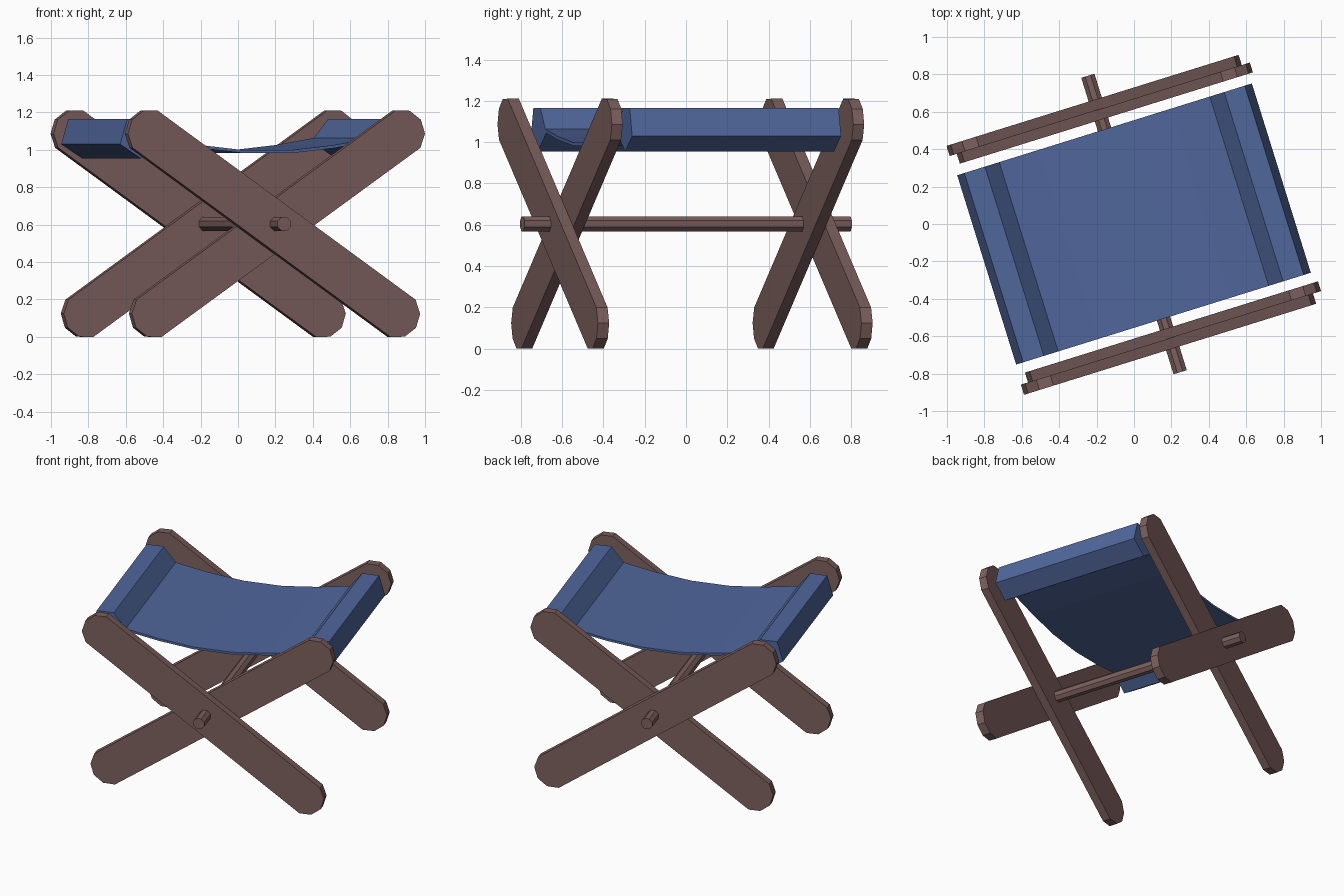
import bpy, bmesh, math
from mathutils import Matrix

if "Cube" in bpy.data.objects:
    bpy.data.objects.remove(bpy.data.objects["Cube"])

TURN = Matrix.Rotation(math.radians(17.3), 4, 'Z')   # whole stool is turned on the floor


def material(name, rgb):
    m = bpy.data.materials.new(name)
    m.diffuse_color = (*rgb, 1)
    m.use_nodes = True
    m.node_tree.nodes["Principled BSDF"].inputs["Base Color"].default_value = m.diffuse_color
    return m


wood = material("wood", (0.20, 0.115, 0.11))
fabric = material("fabric", (0.08, 0.135, 0.33))


def extrude_profile(name, profile, v0, v1, mat):
    """Extrude a closed (u, z) outline from depth v0 to v1."""
    bm = bmesh.new()
    face = bm.faces.new([bm.verts.new((u, v0, z)) for u, z in profile])
    ext = bmesh.ops.extrude_face_region(bm, geom=[face])
    bmesh.ops.translate(bm, vec=(0, v1 - v0, 0),
                        verts=[e for e in ext["geom"] if isinstance(e, bmesh.types.BMVert)])
    bmesh.ops.recalc_face_normals(bm, faces=bm.faces)
    bm.transform(TURN)
    me = bpy.data.meshes.new(name)
    bm.to_mesh(me)
    bm.free()
    me.materials.append(mat)
    ob = bpy.data.objects.new(name, me)
    bpy.context.collection.objects.link(ob)
    return ob


def leg_profile(a, b, r=0.128):
    """Long board outline with faceted round ends (half decagons)."""
    ang = math.atan2(b[1] - a[1], b[0] - a[0])
    pts = []
    for (cu, cz), base in ((b, ang), (a, ang + math.pi)):
        for d in (-72, -36, 0, 36, 72):
            t = base + math.radians(d)
            pts.append((cu + r * math.cos(t), cz + r * math.sin(t)))
    return pts


# crossed legs, one X on each side
outer = leg_profile((0.675, 0.122), (-0.705, 1.088))
inner = leg_profile((-0.665, 0.122), (0.72, 1.088))
for side, s in (("front", -1), ("back", 1)):
    extrude_profile(side + "_outer_leg", outer, s * 0.64, s * 0.697, wood)
    extrude_profile(side + "_inner_leg", inner, s * 0.585, s * 0.64, wood)

# pivot rod through both crossings
rod = [(0.04 * math.cos(math.radians(22.5 + 45 * i)),
        0.604 + 0.04 * math.sin(math.radians(22.5 + 45 * i))) for i in range(8)]
extrude_profile("pivot_rod", rod, -0.83, 0.83, wood)

# fabric sleeves along both seat edges
sleeve = [(0.785, 1.165), (0.67, 1.165), (0.575, 1.045), (0.71, 0.955), (0.825, 1.03)]
for side, s in (("left", -1), ("right", 1)):
    extrude_profile(side + "_sleeve", [(s * u, z) for u, z in sleeve], -0.53, 0.53, fabric)

# sagging seat cloth
half = [(0.13, 0.998), (0.37, 1.025), (0.60, 1.065)]
top = [(-u, z) for u, z in reversed(half)] + half
extrude_profile("seat_cloth", top + [(u, z - 0.016) for u, z in reversed(top)],
                -0.53, 0.53, fabric)
